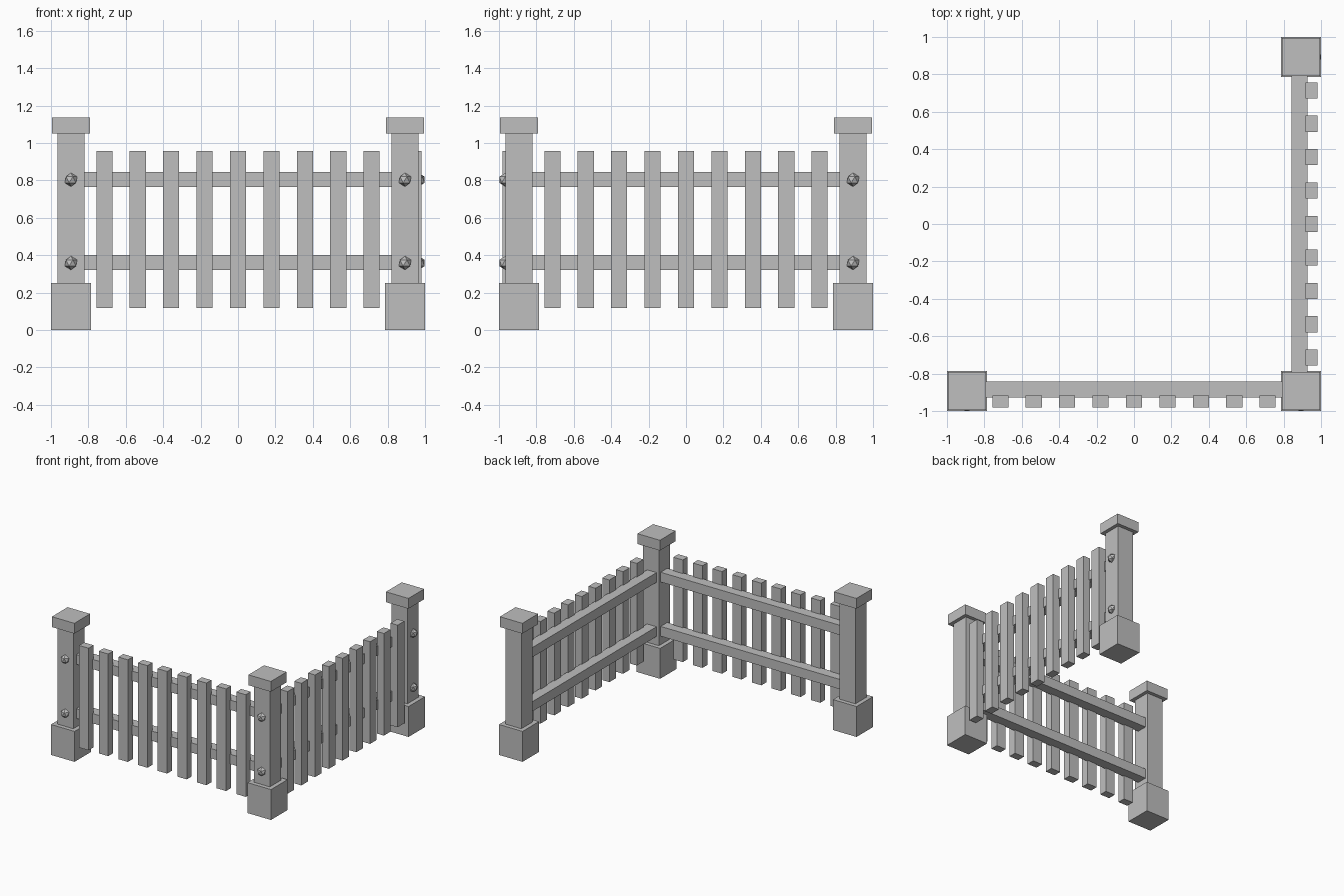
import bpy
from math import radians
from mathutils import Matrix, Vector

cube = bpy.data.objects.get("Cube")
if cube:
    bpy.data.objects.remove(cube, do_unlink=True)

# One flat colour for the whole fence
GREY = (0.52, 0.52, 0.52, 1)
mat = bpy.data.materials.new("weathered grey")
mat.use_nodes = True
mat.diffuse_color = GREY
mat.node_tree.nodes["Principled BSDF"].inputs["Base Color"].default_value = GREY

POST = 0.893          # distance of the posts from the centre lines
RAIL_Z = (0.36, 0.805)
PICKETS = 9


def finish(name, matrix):
    ob = bpy.context.object
    ob.name = name
    ob.matrix_world = matrix @ ob.matrix_world
    ob.data.materials.append(mat)


def box(name, lo, hi, matrix=Matrix()):
    lo, hi = Vector(lo), Vector(hi)
    bpy.ops.mesh.primitive_cube_add(size=1)
    size = Matrix.Diagonal((hi - lo).to_4d())
    size[3][3] = 1
    bpy.context.object.data.transform(size)
    finish(name, matrix @ Matrix.Translation((lo + hi) / 2))


def post(name, x, y):
    for part, half, z0, z1 in (("base", 0.107, 0, 0.25),
                               ("shaft", 0.073, 0.25, 1.05),
                               ("cap", 0.102, 1.05, 1.135)):
        box(f"{name}_{part}", (x - half, y - half, z0), (x + half, y + half, z1))


def bolts(name, x, matrix=Matrix()):
    for z in RAIL_Z:
        bpy.ops.mesh.primitive_ico_sphere_add(subdivisions=1, radius=0.037)
        finish(name, matrix @ Matrix.Translation((x, -POST - 0.073, z - 0.002)))


def panel(name, matrix):
    # Two rails running between the posts, with pickets on the outer side
    for z in RAIL_Z:
        box(f"{name}_rail", (-POST, -0.928, z - 0.04), (POST, -0.842, z + 0.04), matrix)
    step = 2 * POST / (PICKETS + 1)
    for i in range(PICKETS):
        x = -POST + step * (i + 1)
        box(f"{name}_picket", (x - 0.043, -0.981, 0.118), (x + 0.043, -0.917, 0.957), matrix)


post("left_post", -POST, -POST)
post("corner_post", POST, -POST)
post("back_post", POST, POST)

# The side panel is the front panel turned a quarter around the centre
side = Matrix.Rotation(radians(90), 4, "Z")
panel("front", Matrix())
panel("side", side)

bolts("left_post_bolt", -POST)
bolts("corner_post_bolt", POST)
bolts("back_post_bolt", POST, side)
